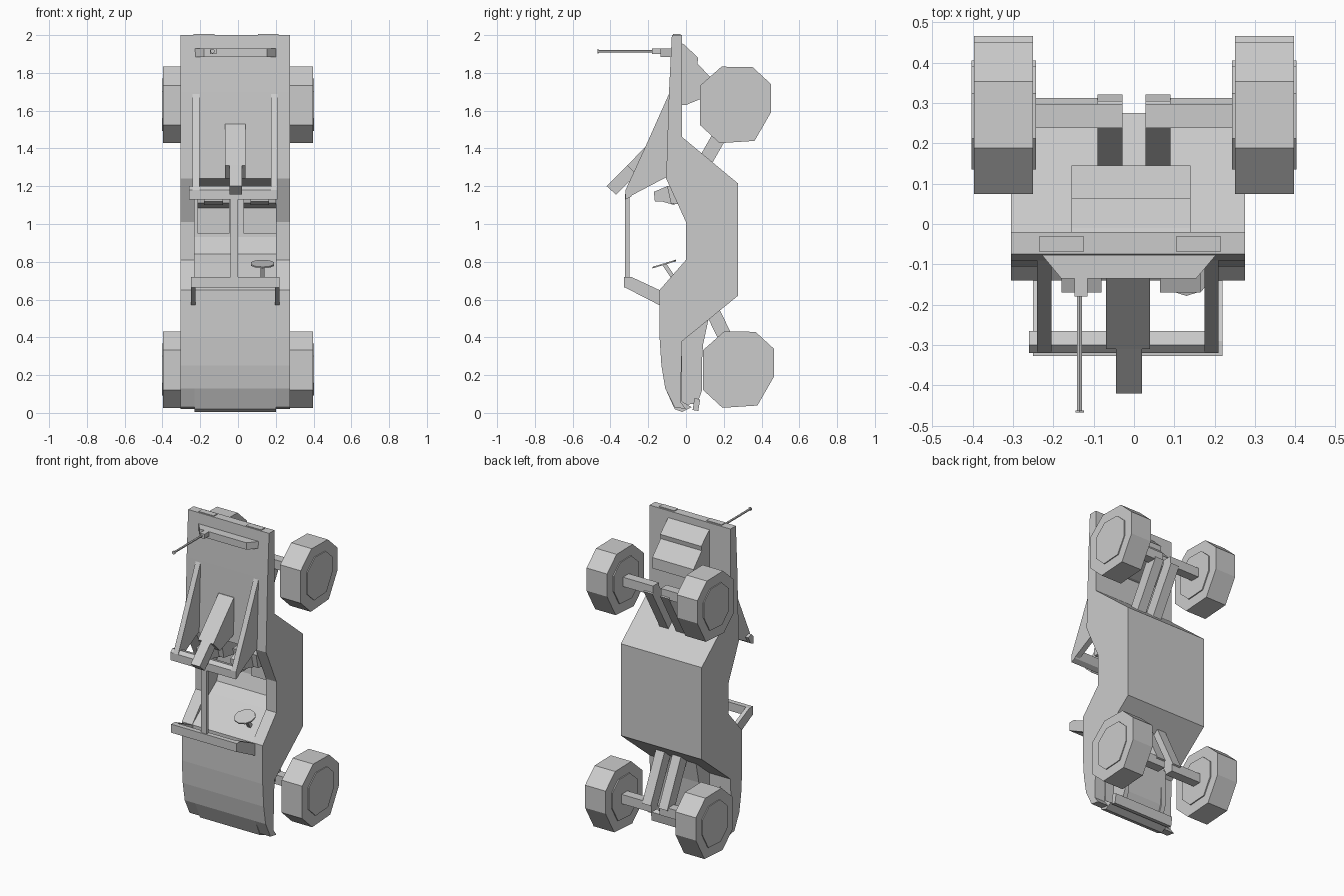
import bpy, bmesh, math
from mathutils import Vector, Euler

CX = -0.015  # centre line of the bodywork


def prism(name, profile, x0, x1):
    """Extrude a (y, z) outline from x0 to x1."""
    bm = bmesh.new()
    vs = [bm.verts.new((x0, y, z)) for y, z in profile]
    f = bm.faces.new(vs)
    r = bmesh.ops.extrude_face_region(bm, geom=[f])
    new = [v for v in r["geom"] if isinstance(v, bmesh.types.BMVert)]
    bmesh.ops.translate(bm, verts=new, vec=(x1 - x0, 0, 0))
    bmesh.ops.recalc_face_normals(bm, faces=bm.faces)
    me = bpy.data.meshes.new(name)
    bm.to_mesh(me)
    bm.free()
    ob = bpy.data.objects.new(name, me)
    bpy.context.collection.objects.link(ob)
    return ob


def pair(name, profile, x0, x1):
    """Prism plus its mirror image across the body centre line."""
    prism(name + "_right", profile, x0, x1)
    prism(name + "_left", profile, 2 * CX - x1, 2 * CX - x0)


def box(name, x0, x1, y0, y1, z0, z1):
    return prism(name, [(y0, z0), (y1, z0), (y1, z1), (y0, z1)], x0, x1)


def beam(name, p, q, t, x0, x1):
    """Straight bar between two (y, z) points with thickness t."""
    p, q = Vector(p), Vector(q)
    d = (q - p).normalized()
    n = Vector((-d.y, d.x)) * t / 2
    return prism(name, [p - n, q - n, q + n, p + n], x0, x1)


def rod(name, sides, radius, length, loc, rot):
    bpy.ops.mesh.primitive_cylinder_add(vertices=sides, radius=radius,
                                        depth=length, location=loc, rotation=rot)
    bpy.context.object.name = name


# Body: side shells follow the outline, centre has the cockpit hollowed out
under = [(0.275, 1.215), (0.275, 0.62), (-0.02, 0.38)]
rear = [(-0.105, 1.24), (-0.09, 1.7), (-0.075, 2.0), (-0.02, 2.0), (-0.02, 1.46)]
hood = [(-0.11, 0.13), (-0.13, 0.25), (-0.14, 0.4), (-0.14, 0.65)]
pair("side_shell", [(-0.03, 0.06), (0.0, 0.02), (-0.06, 0.03)] + hood
     + [(0.0, 0.81), (0.0, 1.01)] + rear + under, 0.2, 0.275)
prism("centre_body", [(-0.02, 0.06), (0.03, 0.03), (-0.02, 0.005), (-0.06, 0.02)] + hood
      + [(0.04, 0.79), (0.11, 0.84), (0.14, 0.93), (0.15, 1.2)] + rear + under, -0.23, 0.2)

# Nose underside and bumper
prism("nose_underside", [(-0.03, 0.05), (0.05, 0.06), (0.075, 0.12), (0.09, 0.36),
                         (0.12, 0.5), (-0.03, 0.42)], -0.155, 0.14)
prism("bumper", [(0.035, 0.015), (0.065, 0.01), (0.075, 0.07), (0.045, 0.08)], -0.23, 0.2)
pair("bumper_bracket", [(-0.03, 0.04), (0.06, 0.05), (0.085, 0.12), (0.085, 0.35), (-0.03, 0.3)],
     0.11, 0.14)

# Seats
for x, s in ((-0.13, "left"), (0.115, "right")):
    box("seat_cushion_" + s, x - 0.085, x + 0.085, 0.09, 0.16, 0.95, 1.13)
    prism("seat_back_" + s, [(0.13, 1.08), (-0.08, 1.11), (-0.1, 1.2), (0.15, 1.2)],
          x - 0.085, x + 0.085)
    prism("headrest_" + s, [(-0.06, 1.1), (-0.13, 1.12), (-0.165, 1.12), (-0.17, 1.17),
                            (-0.1, 1.2)], x - 0.05, x + 0.05)

# Steering wheel and column
tilt = (math.radians(17), 0, 0)
rod("steering_wheel", 10, 0.065, 0.008, (0.13, -0.115, 0.788), tilt)
beam("steering_column", (-0.115, 0.788), (-0.05, 0.69), 0.022, 0.119, 0.141)

# Roll cage
box("windscreen_bar", -0.25, 0.22, -0.327, -0.295, 0.665, 0.72)
pair("windscreen_pillar", [(-0.325, 0.665), (-0.14, 0.57), (-0.14, 0.65), (-0.29, 0.72),
                           (-0.325, 0.72)], 0.195, 0.22)
box("roof_spine", -0.04, 0.0, -0.322, -0.3, 0.7, 1.16)
prism("roll_bar", [(-0.32, 1.13), (-0.29, 1.145), (-0.265, 1.19), (-0.3, 1.2), (-0.32, 1.18)],
      -0.26, 0.21)
pair("rear_fin", [(-0.32, 1.13), (-0.29, 1.15), (-0.1, 1.25), (-0.085, 1.7), (-0.21, 1.42),
                  (-0.32, 1.18)], 0.175, 0.21)

# Air intake
prism("intake_box", [(-0.31, 1.31), (-0.24, 1.24), (-0.08, 1.3), (-0.08, 1.53),
                     (-0.1, 1.53)], -0.07, 0.04)
prism("intake_nozzle", [(-0.42, 1.2), (-0.37, 1.155), (-0.26, 1.265), (-0.3, 1.32)],
      -0.045, 0.02)

# Tail: deck bar, lamps and aerial
ob = box("deck_bar", -0.23, 0.205, -0.135, -0.075, 1.885, 1.93)
for v in ob.data.vertices:
    if v.co.y < -0.1:
        v.co.x = CX + (v.co.x - CX) * 0.77
for x0, x1, s in ((-0.235, -0.125, "left"), (0.105, 0.215, "right")):
    box("tail_lamp_" + s, x0, x1, -0.07, -0.03, 1.98, 2.005)
box("aerial_base", -0.148, -0.115, -0.18, -0.13, 1.9, 1.93)
rod("aerial", 6, 0.007, 0.32, (-0.135, -0.305, 1.915), (math.pi / 2, 0, 0))
rod("aerial_tip", 6, 0.012, 0.006, (-0.135, -0.465, 1.915), (math.pi / 2, 0, 0))

# Engine block under the rear deck
prism("engine", [(-0.03, 1.96), (-0.01, 1.95), (0.065, 1.88), (0.06, 1.85), (0.145, 1.76),
                 (0.145, 1.69), (0.0, 1.63), (-0.03, 1.63)], -0.155, 0.14)

# Wheels, hubs, axles and suspension arms
tyre = [(-0.075, 0.2), (0.09, 0.197), (0.188, 0.107), (0.188, -0.04),
        (0.1, -0.193), (-0.085, -0.205), (-0.188, -0.11), (-0.188, 0.1)]
for end, cy, cz, root in (("front", 0.278, 0.232, (0.14, 0.54)),
                          ("rear", 0.263, 1.633, (0.1, 1.33))):
    for s, side in ((1, "right"), (-1, "left")):
        n = f"{end}_{side}"
        prism("wheel_" + n, [(cy + y, cz + z) for y, z in tyre], s * 0.25, s * 0.397)
        prism("hub_" + n, [(cy + y * .68, cz + z * .68) for y, z in tyre],
              s * 0.243, s * 0.403)
        box("axle_" + n, s * 0.028, s * 0.26, cy - 0.025, cy + 0.035, cz - 0.03, cz + 0.03)
        beam("suspension_arm_" + n, root, (cy + 0.01, cz), 0.075, s * 0.028, s * 0.09)
